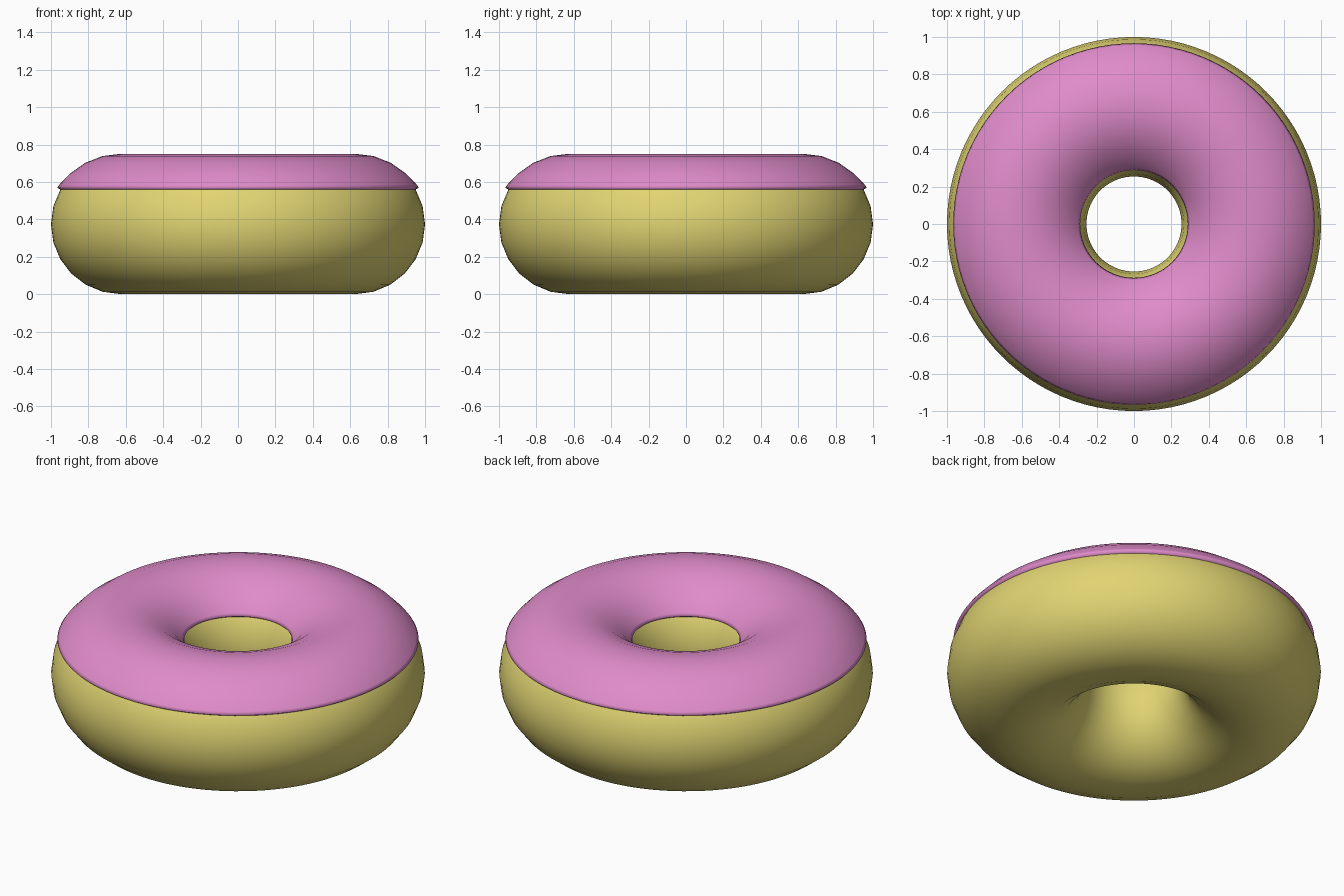
import bpy
import bmesh
from math import sin, cos, pi, radians

cube = bpy.data.objects.get("Cube")
if cube:
    bpy.data.objects.remove(cube, do_unlink=True)

RING = 0.627      # radius of the ring's centre line
TUBE = 0.373      # radius of the dough tube, also its centre height
STEPS = 96        # segments around the ring


def material(name, colour):
    mat = bpy.data.materials.new(name)
    mat.use_nodes = True
    mat.diffuse_color = colour
    bsdf = next(n for n in mat.node_tree.nodes if n.type == 'BSDF_PRINCIPLED')
    bsdf.inputs["Base Color"].default_value = colour
    return mat


def tube_point(degrees, radius):
    a = radians(degrees)
    return RING + radius * cos(a), TUBE + radius * sin(a)


def lathe(name, profile, closed, mat):
    """Revolve an (r, z) profile around the z axis."""
    bm = bmesh.new()
    rings = []
    for i in range(STEPS):
        a = 2 * pi * i / STEPS
        rings.append([bm.verts.new((r * cos(a), r * sin(a), z)) for r, z in profile])
    count = len(profile)
    for i in range(STEPS):
        here, there = rings[i], rings[(i + 1) % STEPS]
        for j in range(count if closed else count - 1):
            k = (j + 1) % count
            bm.faces.new((here[j], there[j], there[k], here[k]))
    mesh = bpy.data.meshes.new(name)
    bm.to_mesh(mesh)
    bm.free()
    mesh.materials.append(mat)
    mesh.shade_smooth()
    obj = bpy.data.objects.new(name, mesh)
    bpy.context.collection.objects.link(obj)
    return obj


dough_mat = material("golden dough", (0.75, 0.66, 0.17, 1))
icing_mat = material("pink icing", (0.74, 0.26, 0.59, 1))

# Dough ring
lathe("dough_ring", [tube_point(a, TUBE) for a in range(0, 360, 15)], True, dough_mat)

# Icing: thin on top, thickening to a small lip at the inner and outer rims
half = [(30, TUBE - 0.002), (30, 0.392), (33, 0.391), (45, 0.384),
        (60, 0.380), (75, 0.378)]
shell = half + [(90, 0.3775)] + [(180 - a, r) for a, r in reversed(half)]
lathe("icing", [tube_point(a, r) for a, r in shell], False, icing_mat)
